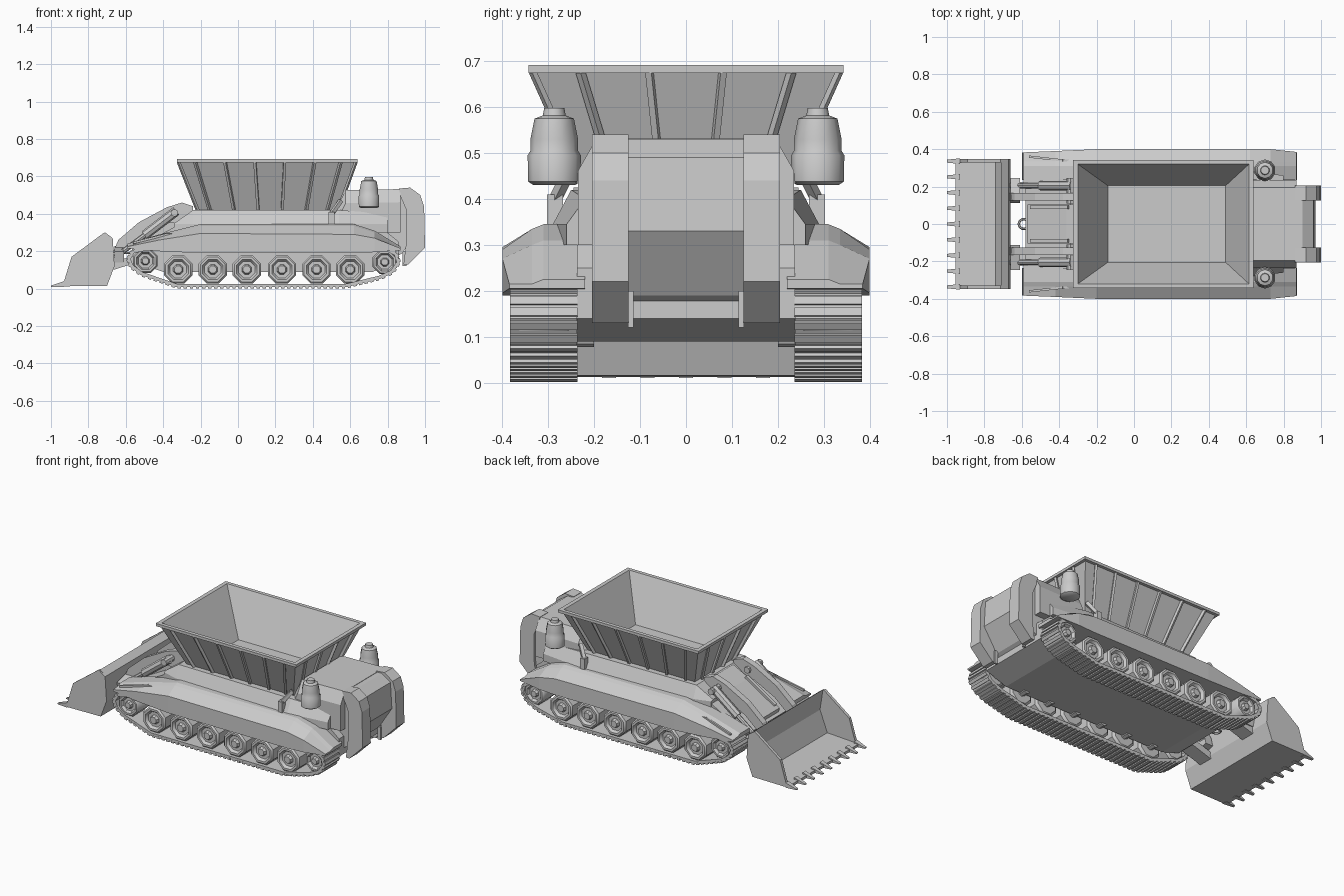
import bpy, bmesh, math
from mathutils import Vector, Matrix

if "Cube" in bpy.data.objects:
    bpy.data.objects.remove(bpy.data.objects["Cube"])


def finish(bm, name, smooth=False):
    bmesh.ops.recalc_face_normals(bm, faces=bm.faces)
    me = bpy.data.meshes.new(name)
    bm.to_mesh(me)
    bm.free()
    if smooth:
        me.shade_smooth()
        me.set_sharp_from_angle(angle=math.radians(38))
    ob = bpy.data.objects.new(name, me)
    bpy.context.collection.objects.link(ob)
    return ob


def loft(name, rings, smooth=False):
    """Solid through a list of equal-length rings of points, capped at both ends."""
    bm = bmesh.new()
    vs = [[bm.verts.new(p) for p in r] for r in rings]
    n = len(vs[0])
    for a, b in zip(vs, vs[1:]):
        for i in range(n):
            bm.faces.new((a[i], a[(i + 1) % n], b[(i + 1) % n], b[i]))
    bm.faces.new(vs[0])
    bm.faces.new(vs[-1])
    return finish(bm, name, smooth)


def prism(name, prof, y0, y1):
    """Side profile (x, z) extruded from y0 to y1."""
    return loft(name, [[(x, y, z) for x, z in prof] for y in (y0, y1)])


def along(a, b):
    a, b = Vector(a), Vector(b)
    d = b - a
    return Matrix.Translation((a + b) / 2) @ d.to_track_quat('X', 'Z').to_matrix().to_4x4(), d.length


def beams(name, items):
    """Square bars, each given as start, end, width, height."""
    bm = bmesh.new()
    for a, b, w, h in items:
        m, length = along(a, b)
        bmesh.ops.create_cube(bm, size=1, matrix=m @ Matrix.Diagonal((length, w, h, 1)))
    return finish(bm, name)


def rod(name, a, b, r, seg=8):
    bm = bmesh.new()
    m, length = along(a, b)
    bmesh.ops.create_cone(bm, cap_ends=True, segments=seg, radius1=r, radius2=r, depth=length,
                          matrix=m @ Matrix.Rotation(math.pi / 2, 4, 'Y'))
    return finish(bm, name, True)


def lathe(name, prof, loc, axis='Z', seg=10):
    """Profile (radius, height) turned round z, or round y with height along y."""
    x, y, z = loc
    rings = []
    for r, h in prof:
        ring = []
        for i in range(seg):
            t = 2 * math.pi * (i + .5) / seg
            u, v = r * math.cos(t), r * math.sin(t)
            ring.append((x + u, y + v, z + h) if axis == 'Z' else (x + u, y + h, z + v))
        rings.append(ring)
    return loft(name, rings, True)


# Lower hull and sloping upper deck
prism("hull", [(-.58, .20), (-.52, .13), (-.40, .09), (.72, .09), (.86, .14), (.86, .25),
               (.75, .34), (-.32, .34)], -.237, .237)
deck = []
for x, yb, yt, zt in ((-.34, .24, .22, .35), (-.24, .27, .24, .42), (.54, .29, .25, .42), (.80, .26, .22, .40)):
    deck.append([(x, -yb, .30), (x, yb, .30), (x, yb, .345), (x, yt, zt), (x, -yt, zt), (x, -yb, .345)])
loft("upper_deck", deck)

# Raised centre panel of the front slope, with ridges along it
prism("glacis_panel", [(-.56, .20), (-.57, .235), (-.36, .365), (-.25, .42), (-.25, .33)], -.105, .105)
beams("glacis_ridges", [((-.55, y, .25), (-.35, y, .376), .02, .02) for y in (-.09, .09)])
bpy.ops.mesh.primitive_torus_add(major_radius=.026, minor_radius=.007, major_segments=10, minor_segments=6,
                                 location=(-.59, 0, .19))
bpy.context.object.name = "tow_ring"

# Engine housing at the rear, with chamfered shoulders
prism("engine_housing", [(.52, .25), (.52, .41), (.575, .525), (.90, .53), (.96, .49), (.97, .33),
                         (.88, .19), (.80, .14)], -.19, .19)
loft("engine_shoulders", [[(x, -.235, .30), (x, .235, .30), (x, .235, zt - .07), (x, .195, zt), (x, -.195, zt),
                           (x, -.235, zt - .07)] for x, zt in ((.52, .41), (.575, .527), (.87, .532))])

# Track outline shared by belt and cleats
path = [(-.33, .008), (.58, .008), (.76, .052), (.83, .085), (.865, .14), (.85, .19), (.79, .222),
        (-.49, .222), (-.565, .205), (-.592, .16), (-.575, .115), (-.52, .073)]
wheel = [(.070, 0), (.086, .012), (.086, .118), (.076, .128), (.062, .128), (.050, .112), (.030, .112), (.022, .13)]

for s, side in ((1, "left"), (-1, "right")):
    # Track belt
    bm = bmesh.new()
    n = len(path)
    pts = [Vector((x, 0, z)) for x, z in path]
    rows = []
    for i, p in enumerate(pts):
        d = (pts[(i + 1) % n] - p).normalized() + (p - pts[i - 1]).normalized()
        q = Vector((d.z, 0, -d.x)).normalized() * .018
        rows.append([bm.verts.new((v.x, s * y, v.z)) for v, y in
                     ((p, .237), (p, .383), (p - q, .383), (p - q, .237))])
    for i in range(n):
        a, b = rows[i], rows[(i + 1) % n]
        for k in range(4):
            bm.faces.new((a[k], a[(k + 1) % 4], b[(k + 1) % 4], b[k]))
    finish(bm, side + "_track_belt")

    # Track cleats
    bm = bmesh.new()
    for i in range(n):
        a, b = pts[i], pts[(i + 1) % n]
        d = b - a
        cnt = max(1, round(d.length / .032))
        ang = Matrix.Rotation(-math.atan2(d.z, d.x), 4, 'Y')
        for k in range(cnt):
            p = a + d * ((k + .5) / cnt)
            m = Matrix.Translation((p.x, s * .31, p.z)) @ ang @ Matrix.Diagonal((.018, .147, .014, 1))
            bmesh.ops.create_cube(bm, size=1, matrix=m)
    finish(bm, side + "_track_cleats")

    # Road wheels, idler and sprocket
    for i, (x, z, k) in enumerate([(-.32, .102, .95), (-.135, .102, .95), (.047, .102, .95), (.235, .102, .95),
                                   (.42, .102, .95), (.60, .102, .95), (-.495, .148, .82), (.785, .142, .82)]):
        lathe(f"{side}_wheel_{i}", [(r * k, s * h) for r, h in wheel], (x, s * .245, z), 'Y', 8)
        rod(f"{side}_axle_{i}", (x, s * .2, z), (x, s * .26, z), .025)

    # Fender over the track
    rings = []
    for x, zb, zs, zt, yo in ((-.59, .215, .225, .24, .383), (-.42, .20, .26, .29, .39), (-.20, .19, .295, .345, .40),
                              (.62, .19, .29, .345, .40), (.73, .195, .27, .31, .40), (.87, .205, .215, .225, .385)):
        rings.append([(x, s * .22, zb), (x, s * yo, zb), (x, s * yo, zs), (x, s * .335, zt - .01),
                      (x, s * .31, zt), (x, s * .22, zt)])
    loft(side + "_fender", rings)
    beams(side + "_fender_rail", [((-.56, s * .36, .245), (-.38, s * .34, .29), .012, .012),
                                  ((-.38, s * .34, .29), (-.22, s * .33, .285), .012, .012)])

    # Rear corner arch and lower stay
    prism(side + "_rear_arch", [(.86, .535), (.92, .54), (.975, .50), (.995, .44), (1.0, .22), (.91, .13),
                                (.885, .13), (.90, .25), (.90, .42), (.87, .49)], s * .125, s * .205)
    beams(side + "_rear_stay", [((.89, s * .12, .20), (.89, s * .12, .12), .012, .02)])

    # Upright canister with its bracket
    lathe(side + "_canister", [(.045, 0), (.057, .008), (.058, .065), (.052, .075), (.052, .10), (.043, .145),
                               (.025, .152), (.022, .168)], (.70, s * .287, .43))
    beams(side + "_canister_bracket", [((.70, s * .22, .445), (.70, s * .28, .445), .04, .02)])
    beams(side + "_hopper_stay", [((.50, s * .285, .345), (.50, s * .285, .41), .035, .03),
                                  ((.50, s * .285, .40), (.55, s * .25, .47), .02, .02)])

    # Bucket lift arm, bracket and hydraulic ram
    prism(side + "_lift_arm", [(-.24, .44), (-.30, .46), (-.38, .435), (-.53, .355), (-.64, .26), (-.67, .19),
                               (-.625, .19), (-.52, .28), (-.38, .35), (-.24, .35)], s * .125, s * .165)
    rod(side + "_ram_barrel", (-.33, s * .205, .415), (-.50, s * .205, .285), .026)
    rod(side + "_ram_rod", (-.50, s * .205, .285), (-.66, s * .205, .165), .014)
    rod(side + "_arm_pin", (-.34, s * .11, .405), (-.34, s * .245, .405), .02)
    beams(side + "_push_arm", [((-.48, s * .18, .18), (-.67, s * .18, .12), .09, .04),
                               ((-.635, s * .12, .20), (-.635, s * .24, .17), .05, .06)])

    # Bucket side plate
    prism(side + "_bucket_side", [(-.955, .012), (-.70, .015), (-.66, .12), (-.67, .27), (-.715, .30),
                                  (-.89, .17), (-.93, .04)], s * .33, s * .348)

# Bucket shell and teeth
prism("bucket_shell", [(-.955, .012), (-.70, .015), (-.66, .12), (-.67, .27), (-.71, .30), (-.69, .17),
                       (-.74, .04), (-.955, .028)], -.34, .34)
for i in range(9):
    y = -.336 + .084 * i
    loft(f"bucket_tooth_{i}", [[(x, y - w, .01), (x, y + w, .01), (x, y + w, z), (x, y - w, z)]
                               for x, w, z in ((-.93, .015, .04), (-1, .008, .016))])

# Hopper: outer walls, rim, inner walls and floor
loft("hopper", [[(x0, -y, z), (x1, -y, z), (x1, y, z), (x0, y, z)] for x0, x1, y, z in (
    (-.20, .52, .20, .40), (-.31, .622, .325, .675), (-.325, .64, .343, .675), (-.325, .64, .343, .692),
    (-.30, .615, .32, .692), (-.14, .49, .205, .43))])

# Hopper stiffening ribs on all four sides
ribs = []
for t in (-.23, -.07, .09, .25, .41, .55):
    for s in (1, -1):
        ribs.append(((.16 + (t - .155) * .8, s * .212, .41), (t, s * .332, .677), .014, .016))
for y in (-.23, -.08, .08, .23):
    ribs.append(((.532, y * .65, .41), (.629, y, .677), .014, .016))
    ribs.append(((-.212, y * .65, .41), (-.317, y, .677), .014, .016))
beams("hopper_ribs", ribs)
